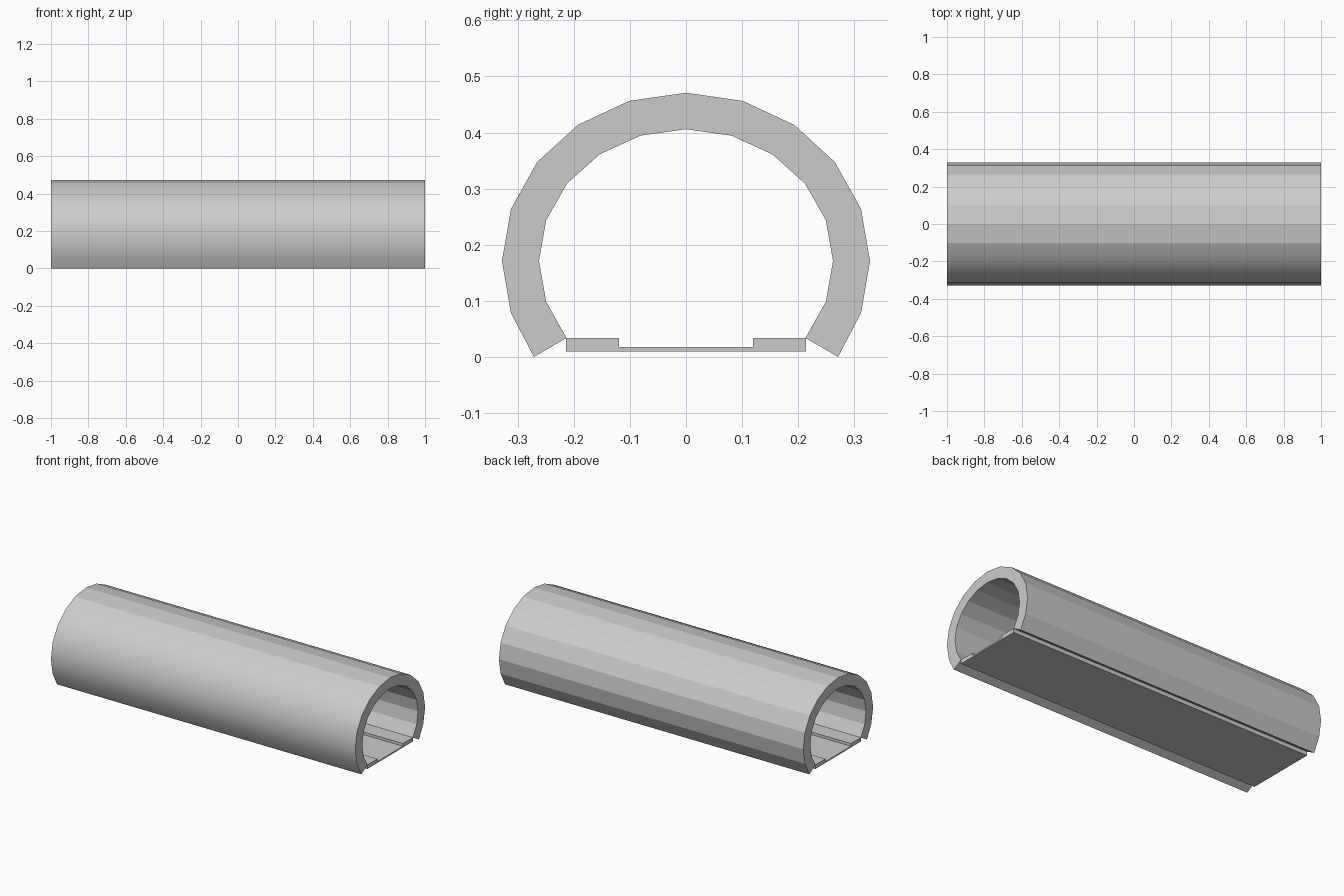
import bpy, bmesh, math

cube = bpy.data.objects.get("Cube")
if cube:
    bpy.data.objects.remove(cube, do_unlink=True)

grey = bpy.data.materials.new("light_grey")
grey.use_nodes = True
colour = (0.6, 0.6, 0.6, 1)
grey.diffuse_color = colour
grey.node_tree.nodes["Principled BSDF"].inputs["Base Color"].default_value = colour

CENTRE_Z = 0.173


def extrude_along_x(name, profile):
    """Sweep a closed (y, z) profile over the full length."""
    bm = bmesh.new()
    face = bm.faces.new([bm.verts.new((-1, y, z)) for y, z in profile])
    swept = bmesh.ops.extrude_face_region(bm, geom=[face], use_keep_orig=True)
    moved = [g for g in swept["geom"] if isinstance(g, bmesh.types.BMVert)]
    bmesh.ops.translate(bm, verts=moved, vec=(2, 0, 0))
    bmesh.ops.recalc_face_normals(bm, faces=bm.faces)
    mesh = bpy.data.meshes.new(name)
    bm.to_mesh(mesh)
    bm.free()
    mesh.materials.append(grey)
    obj = bpy.data.objects.new(name, mesh)
    bpy.context.collection.objects.link(obj)
    return obj


def arc(ry, rz, foot):
    """Open faceted ellipse from the front foot over the top to the back foot."""
    steps = [math.radians(18 * i) for i in range(-6, 7)]
    middle = [(ry * math.sin(a), CENTRE_Z + rz * math.cos(a)) for a in steps]
    return [(-foot[0], foot[1])] + middle + [foot]


# Curved shell with an open underside
outer = arc(0.328, 0.300, (0.271, 0.002))
inner = arc(0.262, 0.235, (0.213, 0.036))
shell = extrude_along_x("curved_shell", outer + inner[::-1])

# The outer front flank is smooth, the rest is faceted
for poly in shell.data.polygons:
    outward = poly.normal.y * poly.center.y + poly.normal.z * (poly.center.z - CENTRE_Z)
    is_foot = poly.center.z < 0.03
    poly.use_smooth = (abs(poly.normal.x) < 0.5 and outward > 0.1
                       and poly.center.y < -0.1 and not is_foot)

# Floor tray with a raised ledge on each side
half = [(0.214, 0.012), (0.214, 0.036), (0.119, 0.036), (0.119, 0.020)]
extrude_along_x("floor_tray", half + [(-y, z) for y, z in half[::-1]])

# Settle the model on the ground
lowest = min(v.co.z for v in shell.data.vertices)
for obj in (shell, bpy.data.objects["floor_tray"]):
    for v in obj.data.vertices:
        v.co.z -= lowest
